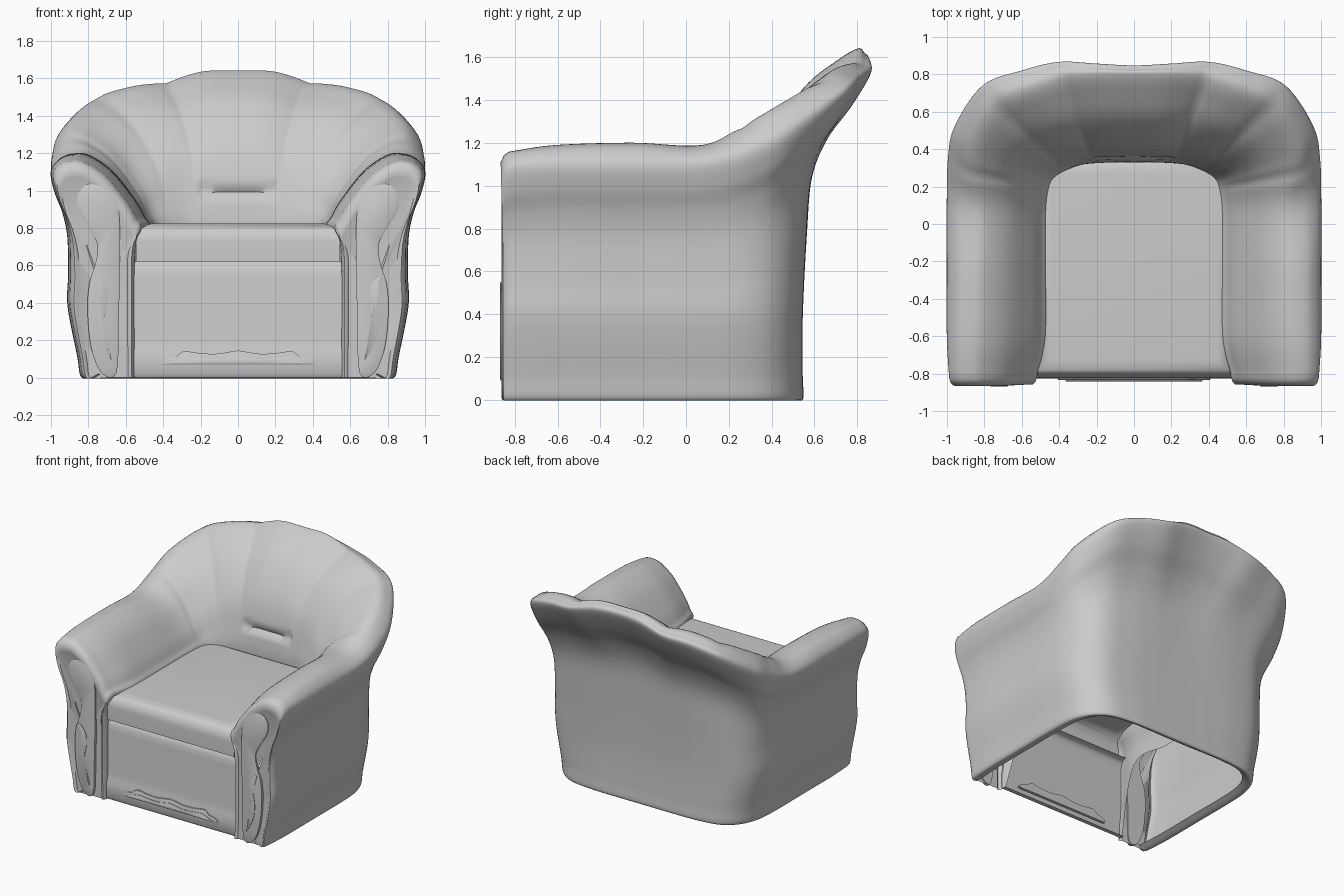
import bpy, bmesh, math
from mathutils import Vector as V

if "Cube" in bpy.data.objects:
    bpy.data.objects.remove(bpy.data.objects["Cube"])

def finish(name, bm, angle=40):
    bmesh.ops.recalc_face_normals(bm, faces=bm.faces)
    me = bpy.data.meshes.new(name)
    bm.to_mesh(me)
    bm.free()
    ob = bpy.data.objects.new(name, me)
    bpy.context.collection.objects.link(ob)
    bpy.ops.object.select_all(action='DESELECT')
    ob.select_set(True)
    bpy.context.view_layer.objects.active = ob
    bpy.ops.object.shade_smooth_by_angle(angle=math.radians(angle))
    return ob

def spline(pts, sub, closed=False):
    """Smooth curve through the given points."""
    n, out = len(pts), []
    get = (lambda i: pts[i % n]) if closed else (lambda i: pts[max(0, min(n - 1, i))])
    for i in range(n if closed else n - 1):
        a, b, c, d = get(i - 1), get(i), get(i + 1), get(i + 2)
        for k in range(sub):
            t = k / sub
            out.append(0.5 * (2 * b + (c - a) * t + (2 * a - 5 * b + 4 * c - d) * t * t
                              + (3 * b - a - 3 * c + d) * t ** 3))
    if not closed:
        out.append(pts[-1].copy())
    return out

# Upholstered shell: base (x,y), outer lip (x,y,z), crest (x,y,z), seat line (x,y)
stations = [
    (.825, -.79, .99, -.79, 1.09, .89, -.79, 1.165, .515, -.79),
    (.835, -.60, 1.0, -.60, 1.10, .88, -.60, 1.19, .472, -.60),
    (.835, -.25, 1.0, -.25, 1.10, .87, -.25, 1.20, .47, -.25),
    (.835, .08, 1.0, .10, 1.11, .86, .08, 1.19, .47, .06),
    (.82, .28, .995, .34, 1.18, .88, .27, 1.28, .455, .19),
    (.76, .42, .96, .52, 1.28, .87, .43, 1.37, .43, .245),
    (.64, .51, .81, .74, 1.43, .74, .64, 1.495, .37, .285),
    (.45, .54, .60, .82, 1.50, .56, .72, 1.555, .29, .315),
    (.26, .545, .40, .865, 1.53, .38, .78, 1.58, .22, .325),
    (.11, .545, .20, .855, 1.57, .19, .80, 1.635, .11, .33),
    (0, .545, 0, .845, 1.58, 0, .80, 1.64, 0, .33)]

def profile(s):
    bx, by, tx, ty, tz, cx, cy, cz, ix, iy = s
    k = max(0, min(1, (cz - 1.2) / .4))
    T, C, I = V((tx, ty, tz)), V((cx, cy, cz)), V((ix, iy, .8))
    p = [V((bx * .91, by - .06 * k, .02)), V((bx, by, 0)),
         V((bx * 1.03, by, .12)), V((bx * 1.09, by, .38))]
    for h, f in ((.5, .06), (.68, .1 + .04 * k), (.8, .37), (.9, .8 - .08 * k), (1, 1)):
        p.append(V((bx * 1.08 * (1 - f) + tx * f, by * (1 - f) + ty * f, tz * h)))
    m = C.lerp(T, .6)
    m.z = C.z * .75 + T.z * .25
    p += [m, C]
    arm = ((.2, .97), (.5, .76), (.8, .38), (.93, .15))
    back = ((.2, .935), (.53, .785), (.83, .52), (.96, .23))
    for (g0, h0), (g1, h1) in zip(arm, back):
        q = C.lerp(I, g0 + (g1 - g0) * k)
        q.z = .8 + (cz - .8) * (h0 + (h1 - h0) * k)
        p.append(q)
    wx, wy = ix * 1.07, iy + .04 * k
    return p + [I, V((wx, wy, .65)), V((wx, wy, .5 if iy > -.7 else 0))]

SU, SV = 7, 7
half = [profile(s) for s in stations]
full = half + [[V((-p.x, p.y, p.z)) for p in r] for r in half[-2::-1]]
fine = [spline(r, SV) for r in full]
grid = [list(c) for c in zip(*[spline(list(c), SU) for c in zip(*fine)])]
last = len(full) - 1
for i, row in enumerate(grid):
    u = min(i / SU, last - i / SU)
    fold = sum(math.exp(-((u - c) / .2) ** 2) for c in (4, 6, 8))
    for j, p in enumerate(row):
        v = j / SV
        if 8.5 < v < 15:      # radiating pleats
            p.z -= .014 * fold * math.sin(math.pi * (v - 8.5) / 6.5)
        if v > 10 and abs(p.x) < .21 and p.y > .3:   # lumbar seam
            p.y += .035 * math.exp(-((p.z - 1.0) / .018) ** 2)

def cap(row):
    """Rounded arm front made from shrinking copies of the end profile."""
    sg = 1 if row[len(row) // 2].x > 0 else -1
    rings = []
    for s, y in ((.985, -.815), (.95, -.837), (.88, -.852), (.8, -.849), (.74, -.838), (.02, -.838)):
        ring = []
        for p in row:
            xc = sg * (.695 + .2 * max(0, p.z - .6))
            # the front leans forward a little towards the top
            ring.append(V((xc + (p.x - xc) * s, y - .025 * max(0, p.z - .6),
                           p.z * (1 - (1 - s) * .4))))
        rings.append(ring)
    return rings

grid = cap(grid[0])[::-1] + grid + cap(grid[-1])
bm = bmesh.new()
vs = [[bm.verts.new(p) for p in r] for r in grid]
for a, b in zip(vs, vs[1:]):
    for j in range(len(a) - 1):
        bm.faces.new((a[j], a[j + 1], b[j + 1], b[j]))
finish("upholstered_shell", bm, 50)

# Seat cushion, open underneath
bm = bmesh.new()
bmesh.ops.create_cube(bm, size=1)
for v in bm.verts:
    v.co = V((v.co.x * 1.09, v.co.y * 1.19 - .23, v.co.z * .205 + .7225))
top = [e for e in bm.edges if all(v.co.z > .7 for v in e.verts)]
bmesh.ops.bevel(bm, geom=top, offset=.1, segments=8, profile=.5, affect='EDGES')
under = [f for f in bm.faces if all(v.co.z < .63 for v in f.verts)]
bmesh.ops.delete(bm, geom=under, context='FACES')
finish("seat_cushion", bm)

# Front panel under the seat: an open strip, its side profile stretched across
prof = [(-.73, .625), (-.775, .625), (-.795, .61), (-.806, .57), (-.81, .53), (-.81, .2), (-.815, .16),
        (-.824, .12), (-.827, .02), (-.815, 0), (-.78, 0)]
bm = bmesh.new()
cols = [[bm.verts.new((x, y, z)) for y, z in prof] for x in (-.56, .56)]
for j in range(len(prof) - 1):
    bm.faces.new((cols[0][j], cols[0][j + 1], cols[1][j + 1], cols[1][j]))
finish("front_panel", bm)

# Carved plates: smooth outline pushed forward, with a chamfered face
def plate(name, pts, y0, y1, sub=4, inset=.01, flip=1):
    out = spline([V((x * flip, y0, z)) for x, z in pts], sub, True)
    bm = bmesh.new()
    f = bm.faces.new([bm.verts.new(p) for p in out])
    r = bmesh.ops.extrude_face_region(bm, geom=[f])
    front = [g for g in r['geom'] if isinstance(g, bmesh.types.BMFace)][0]
    for v in front.verts:
        v.co.y = y1 + inset * .5
    bm.normal_update()
    bmesh.ops.inset_region(bm, faces=[front], thickness=inset, use_even_offset=True)
    for v in front.verts:
        v.co.y = y1
    finish(name, bm, 30)

panel = [(.65, .025), (.638, .3), (.632, .6), (.635, .87), (.665, .98), (.74, 1.035), (.82, 1.025), (.86, .96),
         (.845, .88), (.785, .78), (.75, .7), (.765, .6), (.795, .5), (.805, .36), (.785, .16), (.73, .025)]
leaf = [(.675, .09), (.70, .2), (.715, .3), (.70, .4), (.71, .49), (.765, .55),
        (.755, .49), (.735, .42), (.75, .31), (.735, .2)]
for side, sg in (("right", 1), ("left", -1)):
    plate(side + "_arm_panel", panel, -.83, -.863, flip=sg)
    plate(side + "_arm_leaf", leaf, -.858, -.87, inset=.006, flip=sg)

# Wavy ornament at the bottom of the front panel
def wavy(name, crest, base, y1):
    pts = [(-x, z) for x, z in crest] + [(x, z) for x, z in crest[-2::-1]]
    n = 8
    w = crest[0][0]
    pts += [(w - 2 * w * i / n, base) for i in range(n + 1)]
    plate(name, pts, -.805, y1, sub=2, inset=.005)

wavy("front_ornament", [(.40, .085), (.37, .105), (.33, .112), (.29, .142), (.2, .13), (.1, .128), (0, .145)], .068, -.835)
wavy("front_ornament_ridge", [(.36, .083), (.33, .09), (.28, .112), (.2, .105), (.1, .1), (0, .118)], .072, -.842)
